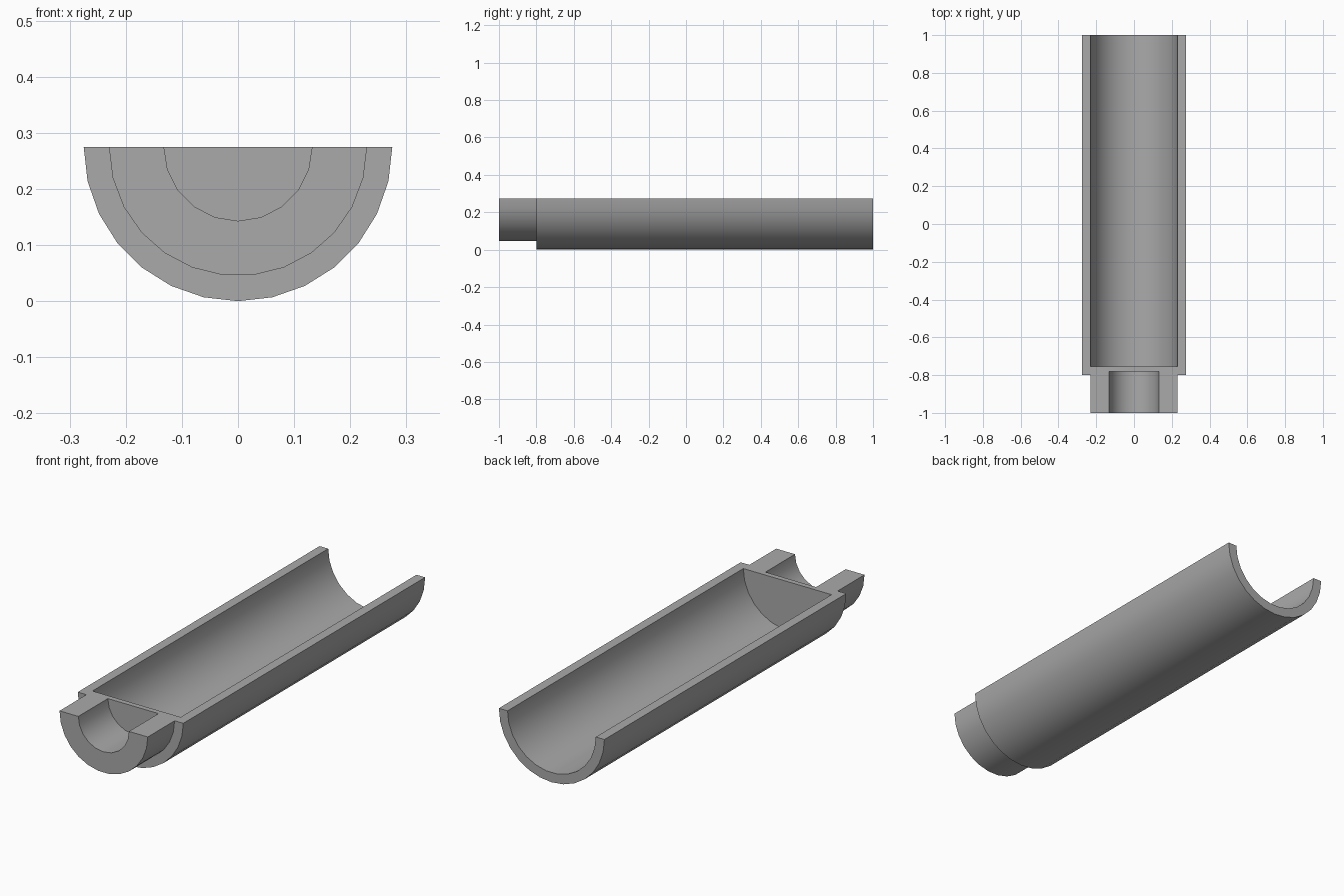
import bpy
import bmesh
from math import cos, sin, pi, radians

cube = bpy.data.objects.get("Cube")
if cube:
    bpy.data.objects.remove(cube, do_unlink=True)

RIM = 0.275                                   # height of the open top
BODY, INNER, BORE = (0.275, 14), (0.23, 13), (0.132, 10)   # radius, sides
FRONT, SHOULDER, BORE_END, CAVITY, BACK = -1.0, -0.8, -0.78, -0.755, 1.0

grey = bpy.data.materials.new("plain grey")
grey.use_nodes = True
colour = (0.4, 0.4, 0.4, 1)
grey.diffuse_color = colour
grey.node_tree.nodes["Principled BSDF"].inputs["Base Color"].default_value = colour

bm = bmesh.new()


def arc(shape, y):
    """Lower half circle from -x to +x at depth y."""
    r, n = shape
    return [bm.verts.new((-r * cos(pi * i / n), y, RIM - r * sin(pi * i / n)))
            for i in range(n + 1)]


def strip(a, b):
    for i in range(len(a) - 1):
        bm.faces.new((a[i], a[i + 1], b[i + 1], b[i]))


def half_ring(outer, inner):
    bm.faces.new(outer + inner[::-1])


body_front, body_back = arc(BODY, SHOULDER), arc(BODY, BACK)
neck_front, neck_back = arc(INNER, FRONT), arc(INNER, SHOULDER)
cavity_front, cavity_back = arc(INNER, CAVITY), arc(INNER, BACK)
bore_front, bore_back = arc(BORE, FRONT), arc(BORE, BORE_END)

# Curved walls
for start, end in ((body_front, body_back), (neck_front, neck_back),
                   (cavity_front, cavity_back), (bore_front, bore_back)):
    strip(start, end)

# Flat ends, shoulder and the dividing wall
half_ring(neck_front, bore_front)
half_ring(body_front, neck_back)
half_ring(body_back, cavity_back)
bm.faces.new(cavity_front)
bm.faces.new(bore_back)

# Flat rim: side rails, neck lands and the bridge over the dividing wall
for s in (0, -1):
    bm.faces.new([a[s] for a in (body_front, body_back, cavity_back,
                                 cavity_front, neck_back)])
    bm.faces.new([a[s] for a in (neck_front, neck_back, cavity_front,
                                 bore_back, bore_front)])
bm.faces.new((bore_back[0], bore_back[-1], cavity_front[-1], cavity_front[0]))

bmesh.ops.recalc_face_normals(bm, faces=bm.faces)
mesh = bpy.data.meshes.new("half_tube")
bm.to_mesh(mesh)
bm.free()
mesh.materials.append(grey)

half_tube = bpy.data.objects.new("half_tube", mesh)
bpy.context.collection.objects.link(half_tube)
bpy.ops.object.select_all(action="DESELECT")
half_tube.select_set(True)
bpy.context.view_layer.objects.active = half_tube
bpy.ops.object.shade_smooth_by_angle(angle=radians(30))
